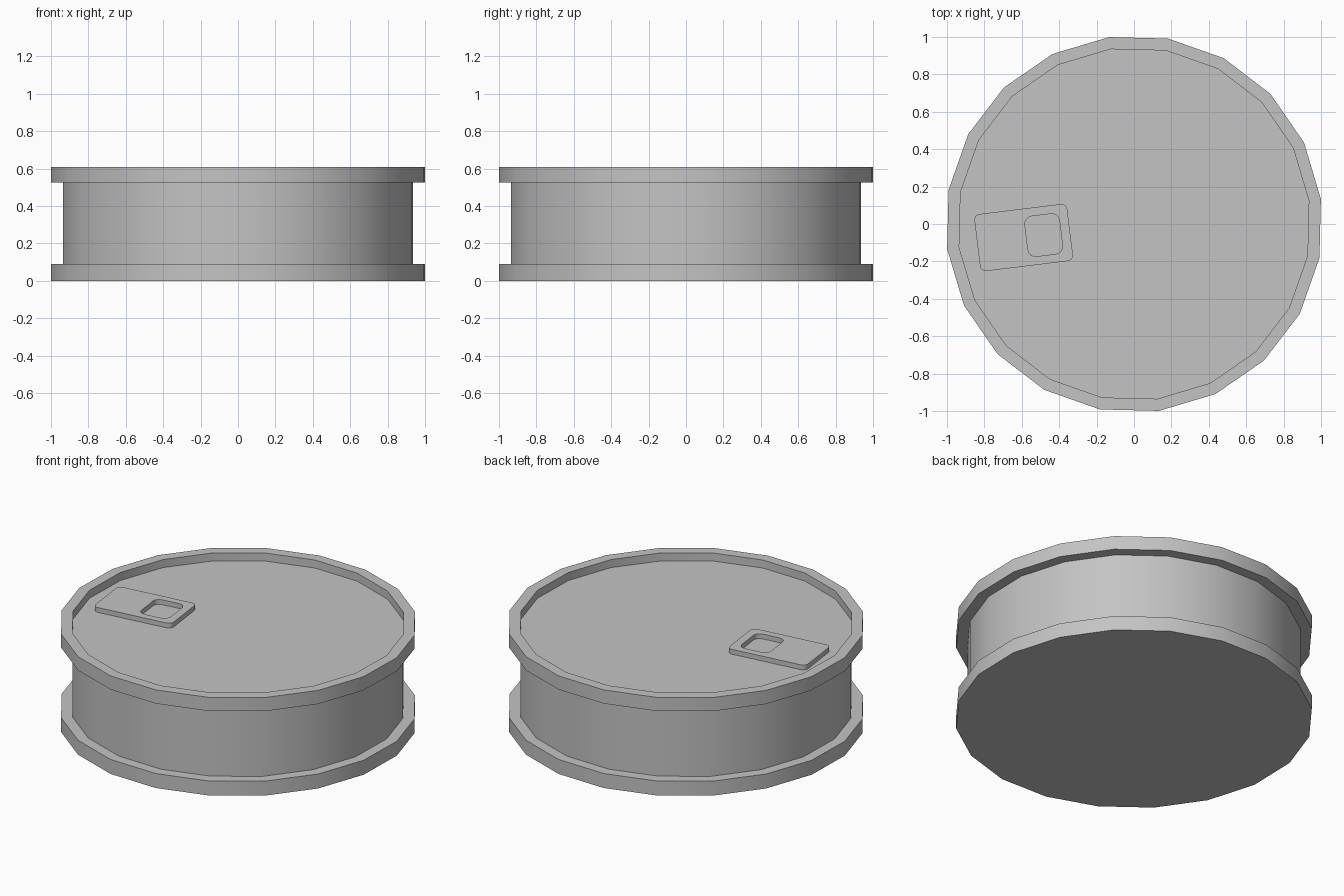
import bpy, bmesh, math
from mathutils import Matrix, Vector

cube = bpy.data.objects.get("Cube")
if cube:
    bpy.data.objects.remove(cube, do_unlink=True)

SIDES = 20
TURN = math.radians(7.6)
RIM, WALL = 1.008, 0.943
LID_Z, TOP_Z = 0.56, 0.61

metal = bpy.data.materials.new("grey metal")
metal.use_nodes = True
grey = (0.55, 0.55, 0.55, 1)
metal.diffuse_color = grey
metal.node_tree.nodes["Principled BSDF"].inputs["Base Color"].default_value = grey


def finish(bm, name):
    """Turn a bmesh into a named, shaded object."""
    bmesh.ops.recalc_face_normals(bm, faces=bm.faces)
    mesh = bpy.data.meshes.new(name)
    bm.to_mesh(mesh)
    bm.free()
    mesh.materials.append(metal)
    obj = bpy.data.objects.new(name, mesh)
    bpy.context.collection.objects.link(obj)
    bpy.ops.object.select_all(action='DESELECT')
    obj.select_set(True)
    bpy.context.view_layer.objects.active = obj
    bpy.ops.object.shade_smooth_by_angle(angle=math.radians(30))
    return obj


def bridge(bm, a, b):
    """Join two equal closed loops with quads."""
    n = len(a)
    for i in range(n):
        j = (i + 1) % n
        bm.faces.new((a[i], a[j], b[j], b[i]))


def rounded_rect(cx, w, h, r, steps=4):
    """Outline of a rounded rectangle, anticlockwise."""
    pts = []
    for k, (sx, sy) in enumerate([(1, 1), (-1, 1), (-1, -1), (1, -1)]):
        for s in range(steps + 1):
            t = math.pi / 2 * (k + s / steps)
            pts.append((cx + sx * (w / 2 - r) + r * math.cos(t),
                        sy * (h / 2 - r) + r * math.sin(t)))
    return pts


# Can: flanged drum with a recessed lid
profile = [(RIM, 0), (RIM, 0.09), (WALL, 0.09), (WALL, 0.525),
           (RIM, 0.525), (RIM, TOP_Z), (WALL, TOP_Z), (WALL, LID_Z)]
bm = bmesh.new()
rings = []
for radius, z in profile:
    angles = [TURN + math.tau * i / SIDES for i in range(SIDES)]
    rings.append([bm.verts.new((radius * math.cos(a), radius * math.sin(a), z))
                  for a in angles])
for lower, upper in zip(rings, rings[1:]):
    bridge(bm, lower, upper)
bm.faces.new(rings[0])
bm.faces.new(rings[-1])
finish(bm, "can_body")

# Pull tab: rounded plate with a finger hole
bm = bmesh.new()
outer = rounded_rect(0, 0.5, 0.307, 0.03)
hole = rounded_rect(0.108, 0.186, 0.216, 0.04)
loops = [[bm.verts.new((x, y, z)) for x, y in outline]
         for outline, z in ((outer, 0), (outer, 0.03), (hole, 0.03), (hole, 0))]
for i in range(4):
    bridge(bm, loops[i], loops[(i + 1) % 4])
tab = finish(bm, "pull_tab")
tab.matrix_world = (Matrix.Translation(Vector((-0.59, -0.0725, LID_Z)))
                    @ Matrix.Rotation(math.radians(7), 4, 'Z'))
